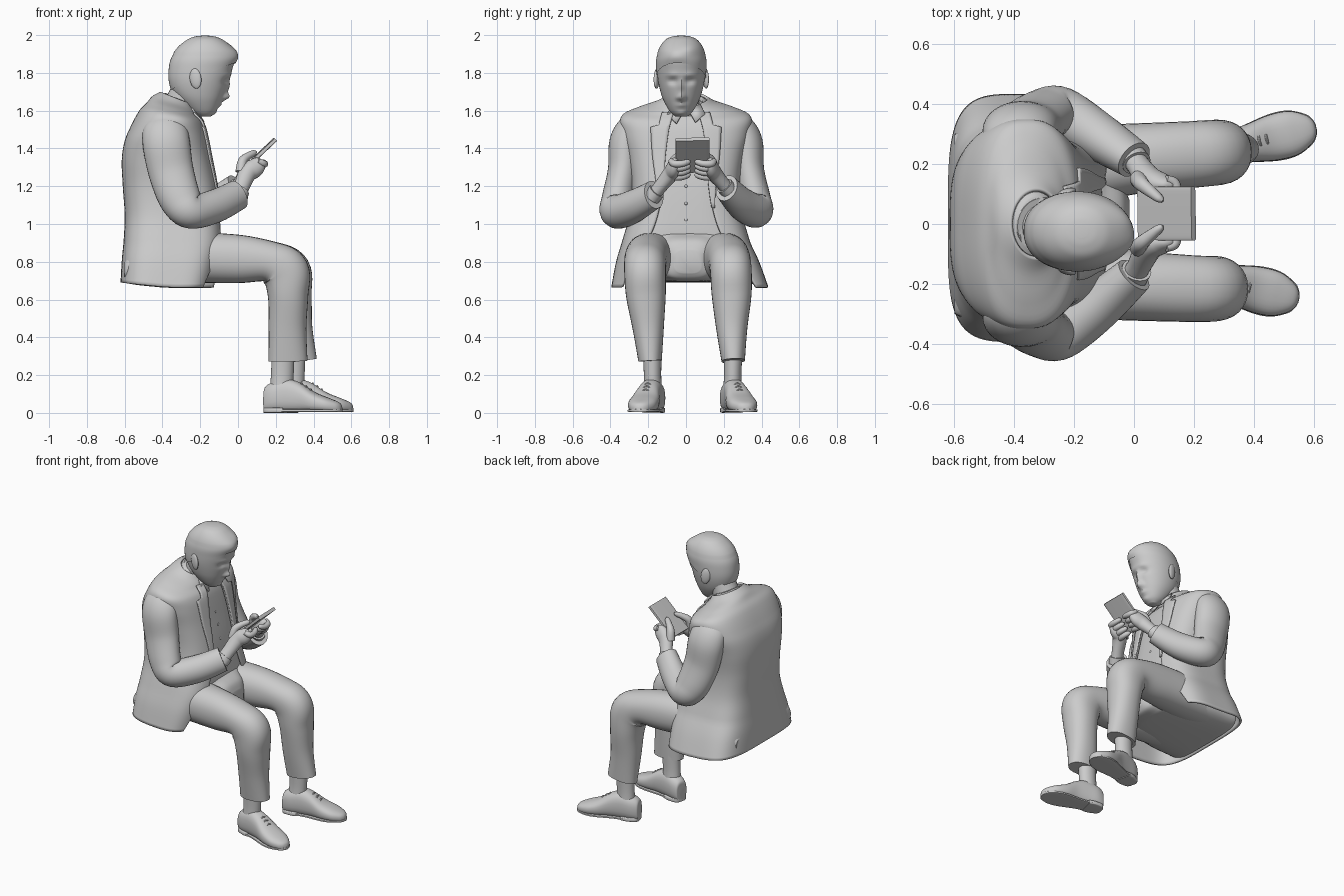
import bpy, bmesh, math
from mathutils import Vector as V

if "Cube" in bpy.data.objects:
    bpy.data.objects.remove(bpy.data.objects["Cube"])

Y = V((0, 1, 0))


def smooth(rows, k=5):
    """Catmull-Rom interpolation through rows of numbers."""
    out = []
    for i in range(len(rows) - 1):
        a, b = rows[max(i - 1, 0)], rows[i]
        c, d = rows[i + 1], rows[min(i + 2, len(rows) - 1)]
        for j in range(k):
            t = j / k
            out.append([0.5 * (2 * q + (r - p) * t + (2 * p - 5 * q + 4 * r - s) * t * t
                               + (3 * q - p - 3 * r + s) * t ** 3)
                        for p, q, r, s in zip(a, b, c, d)])
    return out + [list(rows[-1])]


def spow(v, p):
    return math.copysign(abs(v) ** p, v)


def grid(name, rings, closed=True, thick=0):
    """Skin a list of point rings; closed rings get end caps."""
    bm = bmesh.new()
    R = [[bm.verts.new(p) for p in r] for r in rings]
    n = len(R[0])
    for a, b in zip(R, R[1:]):
        for c in range(n if closed else n - 1):
            d = (c + 1) % n
            bm.faces.new((a[c], a[d], b[d], b[c]))
    if closed:
        bm.faces.new(R[0][::-1])
        bm.faces.new(R[-1])
        bmesh.ops.recalc_face_normals(bm, faces=bm.faces)
    me = bpy.data.meshes.new(name)
    bm.to_mesh(me)
    bm.free()
    ob = bpy.data.objects.new(name, me)
    bpy.context.collection.objects.link(ob)
    if thick:
        m = ob.modifiers.new("thickness", 'SOLIDIFY')
        m.thickness, m.offset = thick, -1
    return ob


def tube(name, rows, n=24, p=1.0, ref=Y, floor=None, k=5, axis=None):
    """Loft superellipse sections along a path; row = x, y, z, side radius, other radius."""
    rows = smooth(rows, k)
    pts = [V(r[:3]) for r in rows]
    rings = []
    for i, r in enumerate(rows):
        t = axis or (pts[min(i + 1, len(pts) - 1)] - pts[max(i - 1, 0)]).normalized()
        s = (ref - t * t.dot(ref)).normalized()
        o = t.cross(s)
        ring = []
        for j in range(n):
            a = 2 * math.pi * j / n
            q = pts[i] + s * (max(r[3], .001) * spow(math.cos(a), p)) + o * (max(r[4], .001) * spow(math.sin(a), p))
            if floor is not None:
                q.z = max(q.z, floor)
            ring.append(q)
        rings.append(ring)
    return grid(name, rings)


def ball(name, loc, rad, rot=(0, 0, 0)):
    bpy.ops.mesh.primitive_uv_sphere_add(segments=24, ring_count=14, location=loc, rotation=rot)
    ob = bpy.context.object
    ob.name, ob.scale = name, rad


# Jacket: rows of z, back x, front x, half width, squareness, half opening
J = smooth([(.665, -.622, -.11, .395, .5, .34), (.80, -.615, -.09, .37, .52, .28),
            (.92, -.605, -.08, .335, .55, .20), (1.05, -.60, -.09, .30, .6, .15),
            (1.2, -.61, -.11, .29, .62, .125), (1.35, -.615, -.14, .31, .65, .115),
            (1.47, -.59, -.165, .34, .7, .10), (1.565, -.53, -.19, .345, .8, .085),
            (1.61, -.485, -.22, .265, .9, .075), (1.645, -.455, -.23, .165, 1, .065),
            (1.68, -.41, -.235, .115, 1, .055)], 5)


def jtheta(r, y):
    return math.asin(min(1, (y / r[3]) ** (1 / r[4])))


def jpoint(r, th, inset=0.0):
    c, a = (r[1] + r[2]) / 2, (r[2] - r[1]) / 2 - inset
    x = c + a * spow(math.cos(th), r[4])
    k = spow(math.sin(th), r[4])
    y = (r[3] - inset) * k
    f = max(0, (.9 - r[0]) / .235)
    if k > 0:
        y += .04 * f * k
    if x > c:
        x += .04 * f * k * (x - c) / a
    else:
        r = [r[0] + .025 * f * (c - x) / a]
    return V((x, y, r[0] - (x + .36) * 2.2 * max(0, r[0] - 1.5)))


rings = []
for r in J:
    t0 = jtheta(r, r[5])
    rings.append([jpoint(r, t0 + (2 * math.pi - 2 * t0) * i / 96) for i in range(97)])
grid("jacket", rings, closed=False, thick=.014)

# Waistcoat and shirt body inside the jacket
grid("waistcoat", [[jpoint(r, 2 * math.pi * i / 48, .025) for i in range(48)] for r in J if r[0] > .85])
for i in range(5):
    z = 1.02 + .09 * i
    r = min(J, key=lambda q: abs(q[0] - z))
    ball("waistcoat_button", jpoint(r, 0, .025), (.004, .008, .008))

# Lapels with a notch near the top
for s in (1, -1):
    rings = []
    for r in J:
        if 1.07 < r[0] < 1.62:
            w = .015 + .085 * (r[0] - 1.07) / .44 if r[0] < 1.52 else .06
            row = []
            for j in range(6):
                q = jpoint(r, jtheta(r, r[5] - .006 + w * j / 5)) + V((.008, 0, .006))
                row.append((q.x, q.y * s, q.z))
            rings.append(row if s > 0 else row[::-1])
    grid("lapel", rings, closed=False, thick=.01)

# Trousers: seat and two bent legs
tube("trouser_seat", [(-.60, 0, .755, .30, .06), (-.55, 0, .775, .315, .085), (-.35, 0, .81, .315, .12),
                      (-.15, .01, .825, .26, .13), (-.09, .01, .82, .17, .12), (-.04, .01, .81, .12, .10),
                      (-.015, .01, .80, .07, .06)], n=40, p=.6, axis=V((1, 0, 0)))
LEG = [(-.50, .17, .80, .13, .10), (-.25, .18, .82, .135, .13), (0, .205, .815, .118, .128),
       (.17, .215, .80, .112, .108), (.25, .217, .745, .11, .127), (.265, .212, .62, .105, .107),
       (.262, .20, .45, .083, .10), (.265, .19, .275, .062, .103)]
SHOE = [(0, .032, .11), (.006, .045, .14), (.05, .058, .165), (.12, .06, .18), (.19, .064, .16),
        (.27, .077, .11), (.34, .075, .082), (.39, .052, .062), (.412, .03, .048), (.42, .01, .03)]
SOLE = [(.0, .03), (.015, .048), (.07, .06), (.15, .058), (.27, .079), (.34, .077), (.395, .052), (.414, .03), (.421, .01)]
for s in (-1, 1):
    far = s > 0
    rows = []
    for i, (x, y, z, a, b) in enumerate(LEG):
        g = (i / 7) ** 3 if far else 0
        rows.append((x + .05 * g, s * (y + .06 * g) + (.012 if far else 0) * (1 - g), z, a, b))
    tube("trouser_leg", rows, n=32, p=.9, k=6)
    hx, hy = (.20, .225) if far else (.142, -.155)
    d = V((1, s * .24, 0)).normalized()
    side = V((-d.y, d.x, 0))
    at = lambda u, z: tuple(V((hx, hy, z)) + d * u)
    tube("sock", [at(.10, .31) + (.05, .06), at(.095, .2) + (.046, .06), at(.09, .12) + (.05, .06)])
    tube("shoe", [at(u, h / 2) + (w, h / 2) for u, w, h in SHOE], n=28, p=.8, ref=side, floor=.012, axis=d)
    tube("shoe_sole", [at(u, .012) + (w, .008) for u, w in SOLE], n=24, p=.4, ref=side, axis=d)
    tube("shoe_heel", [at(u, .014) + (w, .014) for u, w in SOLE[:3]] + [at(.11, .014) + (.055, .014)],
         n=24, p=.3, ref=side, floor=0, axis=d)
    for u, h in ((.20, .157), (.225, .142), (.25, .125)):
        c = V(at(u, h))
        tube("shoe_lace", [tuple(c + side * q - V((0, 0, e))) + (.005, .005)
                           for q, e in ((-.03, .02), (0, 0), (.03, .02))], n=8, ref=d, k=3)

# Phone, tilted towards the face
U, N = V((.727, 0, .686)), V((.686, 0, -.727))
C = V((.11, .035, 1.365))
tube("phone", [tuple(C + U * q) + (.09, .011) for q in (-.125, -.06, 0, .06, .122)], n=24, p=.25,
     ref=V((-.03, 1, 0)))

# Sleeves, cuffs and hands
ARM = [(-.39, .22, 1.535, .05, .08), (-.385, .275, 1.51, .08, .115), (-.38, .318, 1.43, .088, .125),
       (-.355, .332, 1.28, .082, .12), (-.305, .362, 1.13, .085, .11), (-.245, .362, 1.067, .09, .092),
       (-.12, .275, 1.095, .08, .088), (.0, .17, 1.155, .064, .08)]
for s in (-1, 1):
    rows = []
    for i, (x, y, z, a, b) in enumerate(ARM):
        g = (i / 7) ** 6 if s > 0 else 0
        rows.append((x, s * (y + .045 * g), z + .035 * g, a, b))
    tube("sleeve", rows, n=32, k=6)
    P = lambda u, y, n: C + U * u + N * n + V((0, s * y, 0))
    end = V(rows[-1][:3])
    wrist = end.lerp(P(-.11, .115, .03), .4)
    tube("shirt_cuff", [tuple(end.lerp(wrist, q)) + (.045, .052) for q in (-.3, .2, .45)], n=24)
    tube("palm", [tuple(end) + (.036, .042), tuple(wrist) + (.036, .042),
                  tuple(P(-.11, .115, .03)) + (.042, .048), tuple(P(-.06, .10, .035)) + (.036, .05),
                  tuple(P(-.02, .095, .035)) + (.022, .035), tuple(P(-.005, .092, .035)) + (.006, .01)], n=24)
    for i in range(4):
        u = -.115 + .034 * i
        tube("finger", [tuple(P(u - .01, .115, .02)) + (.014, .014), tuple(P(u, .10, .05)) + (.019, .019),
                        tuple(P(u + .004, .06, .055)) + (.018, .018), tuple(P(u + .002, .025, .04)) + (.015, .015),
                        tuple(P(u, .012, .032)) + (.004, .004)], n=12, ref=U)
    tube("thumb", [tuple(P(-.13, .115, .0)) + (.03, .03), tuple(P(-.085, .10, -.035)) + (.025, .025),
                   tuple(P(-.045, .075, -.035)) + (.02, .02), tuple(P(-.01, .05, -.026)) + (.016, .014),
                   tuple(P(.004, .042, -.024)) + (.004, .004)], n=14, ref=N)

# Neck and shirt collar
tube("neck", [(-.35, -.0, 1.53, .09, .09), (-.30, -.01, 1.64, .082, .085), (-.25, -.02, 1.74, .085, .09)])
tube("shirt_collar", [(-.345, 0, 1.575, .112, .108), (-.325, -.003, 1.612, .102, .10), (-.305, -.006, 1.65, .094, .095)], n=32)
for s in (-1, 1):
    grid("collar_point", [[(-.225, s * .012, 1.60), (-.255, s * .075, 1.63)],
                          [(-.185, s * .05, 1.535), (-.215, s * .10, 1.58)]], closed=False, thick=.01)

# Head: rows of z, back x, front x, half width; bumps shape the face and the hair
H = smooth([(1.568, -.20, -.15, .03), (1.595, -.25, -.118, .06), (1.65, -.31, -.09, .092), (1.70, -.345, -.07, .11),
            (1.76, -.362, -.05, .123), (1.82, -.362, -.03, .128), (1.875, -.35, -.018, .127),
            (1.93, -.315, -.04, .11), (1.97, -.265, -.085, .08), (1.987, -.225, -.125, .045), (1.992, -.19, -.16, .015)], 6)
FACE = [(0, 1.672, .018, .022, .032), (0, 1.725, .014, .04, .016), (.045, 1.757, .026, .017, -.016),
        (-.045, 1.757, .026, .017, -.016), (.045, 1.79, .035, .012, .006), (-.045, 1.79, .035, .012, .006),
        (0, 1.628, .026, .01, .010), (0, 1.585, .025, .014, .008),
        (.018, 1.668, .01, .01, .008), (-.018, 1.668, .01, .01, .008)]
FRINGE = [(-.03, 1.895, .07, .035, .018), (.05, 1.925, .05, .03, .012)]


def head_rings(grow, bumps):
    rings = []
    for z, xb, xf, w in H:
        ring = []
        for i in range(72):
            a = 2 * math.pi * i / 72
            x = (xb + xf) / 2 + ((xf - xb) / 2 + grow) * math.cos(a)
            y = (w + grow) * spow(math.sin(a), .92)
            if math.cos(a) > 0:
                x += sum(m * math.exp(-((y - q) / sy) ** 2 - ((z - h) / sz) ** 2) for q, h, sy, sz, m in bumps)
            ring.append((x, y - .025, z + (grow if z > 1.9 else 0)))
        rings.append(ring)
    return rings


grid("head", head_rings(0, FACE))
for s in (-1, 1):
    ball("ear", (-.225, -.025 + s * .13, 1.77), (.032, .014, .054), (0, math.radians(-8), s * .3))

# Short hair cap cut along the hairline, with a swept fringe
hair = grid("hair", head_rings(.005, FRINGE))
bm = bmesh.new()
bm.from_mesh(hair.data)
bmesh.ops.bisect_plane(bm, geom=bm.verts[:] + bm.edges[:] + bm.faces[:], plane_co=(-.37, 0, 1.70),
                       plane_no=(-.42, .06, 1), clear_inner=True)
bm.to_mesh(hair.data)
bm.free()

for ob in bpy.context.scene.objects:
    ob.select_set(True)
    bpy.context.view_layer.objects.active = ob
bpy.ops.object.shade_smooth_by_angle(angle=math.radians(40))
